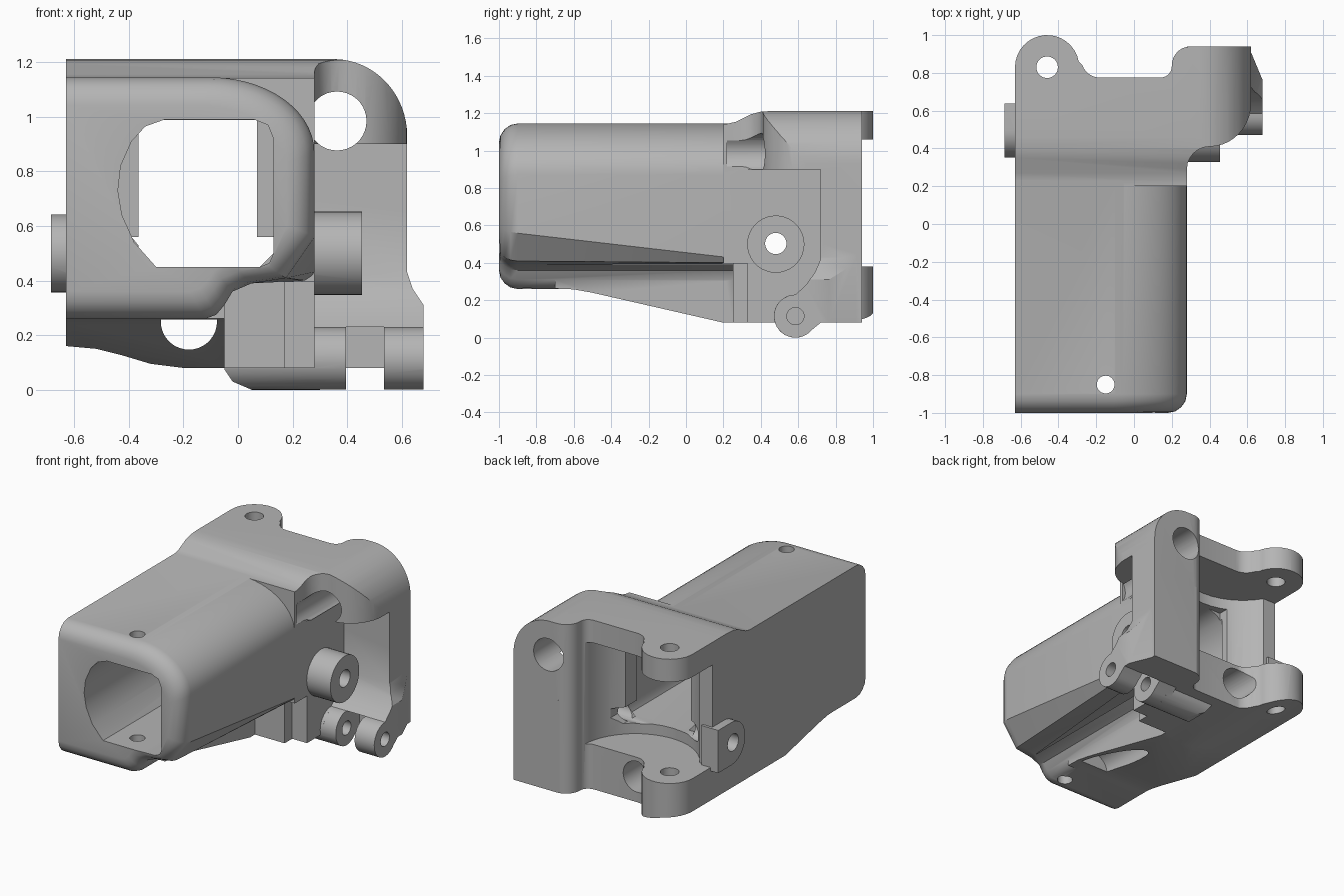
import bpy, bmesh
from math import sin, cos, radians

cube = bpy.data.objects.get("Cube")
if cube:
    bpy.data.objects.remove(cube, do_unlink=True)

grey = bpy.data.materials.new("plain grey")
grey.use_nodes = True
colour = (0.46, 0.46, 0.46, 1)
grey.diffuse_color = colour
grey.node_tree.nodes["Principled BSDF"].inputs["Base Color"].default_value = colour


def arc(cx, cy, rx, ry, start, end, n=12):
    angles = [radians(start + (end - start) * i / n) for i in range(n + 1)]
    return [(cx + rx * cos(a), cy + ry * sin(a)) for a in angles]


def loft(name, rings):
    """Skin a list of equal-length rings of 3D points into a closed solid."""
    bm = bmesh.new()
    loops = [[bm.verts.new(p) for p in ring] for ring in rings]
    n = len(loops[0])
    for a, b in zip(loops, loops[1:]):
        for i in range(n):
            j = (i + 1) % n
            bm.faces.new((a[i], a[j], b[j], b[i]))
    bm.faces.new(loops[0])
    bm.faces.new(loops[-1])
    bmesh.ops.recalc_face_normals(bm, faces=bm.faces)
    mesh = bpy.data.meshes.new(name)
    bm.to_mesh(mesh)
    bm.free()
    mesh.materials.append(grey)
    ob = bpy.data.objects.new(name, mesh)
    bpy.context.collection.objects.link(ob)
    return ob


def prism(name, axis, pts, lo, hi):
    """Extrude a 2D profile along one axis."""
    place = {"x": lambda p, d: (d, p[0], p[1]),
             "y": lambda p, d: (p[0], d, p[1]),
             "z": lambda p, d: (p[0], p[1], d)}[axis]
    return loft(name, [[place(p, d) for p in pts] for d in (lo, hi)])


def box(name, x0, x1, y0, y1, z0, z1):
    return prism(name, "z", [(x0, y0), (x1, y0), (x1, y1), (x0, y1)], z0, z1)


def rod(name, axis, a, b, r, lo, hi):
    return prism(name, axis, arc(a, b, r, r, 0, 350, 35), lo, hi)


def combine(target, tool, operation):
    mod = target.modifiers.new("boolean", "BOOLEAN")
    mod.operation = operation
    mod.solver = "EXACT"
    mod.object = tool
    bpy.context.view_layer.objects.active = target
    bpy.ops.object.modifier_apply(modifier=mod.name)
    bpy.data.objects.remove(tool, do_unlink=True)


def cut(target, *tools):
    for tool in tools:
        combine(target, tool, "DIFFERENCE")


# Main tube: rounded shoulder, undercut lower corner, softened front rim
shoulder = arc(-0.1, 0.87, 0.38, 0.275, 0, 90, 14) + [(-0.63, 1.145)]
under = [(-0.63, 0.26), (-0.12, 0.26), (-0.08, 0.275), (-0.05, 0.31),
         (-0.02, 0.36), (0.05, 0.39)]
front = under + [(0.17, 0.41), (0.28, 0.57)] + shoulder
rear = under + [(0.25, 0.4), (0.28, 0.42)] + shoulder
rings = []
for y, inset in ((-1, 0.1), (-0.992, 0.062), (-0.97, 0.03), (-0.938, 0.008),
                 (-0.9, 0), (0.3, 0), (0.5, 0)):
    t = min(1, (y + 1) / 1.3)
    ring = []
    for (xa, za), (xb, zb) in zip(front, rear):
        x, z = xa + (xb - xa) * t, za + (zb - za) * t
        ring.append((-0.63 + (x + 0.63) * (1 - inset / 0.91), y,
                     0.7 + (z - 0.7) * (1 - inset / 0.44)))
    rings.append(ring)
housing = loft("housing", rings)


# Outline that trims the rear block and keel when seen along the tube
def front_outline():
    pts = [(-0.63, 0.16), (-0.52, 0.15), (-0.42, 0.125), (-0.32, 0.095),
           (-0.2, 0.08), (0.62, 0.08)]
    pts += arc(0.35, 0.93, 0.27, 0.282, 0, 90, 16) + [(-0.63, 1.212)]
    return prism("outline", "y", pts, -2, 2)


# Keel sloping down under the tube
keel = prism("keel", "x", [(-0.7, 0.262), (-0.6, 0.258), (-0.5, 0.24),
                           (0.2, 0.08), (0.5, 0.08), (0.5, 0.43), (-0.7, 0.43)],
             -0.63, -0.05)
combine(keel, front_outline(), "INTERSECT")

# Rear block: plan outline with the ear, the scooped edge and the side arm
plan = [(-0.63, 0.2)] + arc(-0.46, 0.83, 0.17, 0.17, 180, 10, 16)
plan += arc(-0.18, 0.875, 0.1, 0.1, 200, 270, 6)
plan += arc(0.14, 0.835, 0.06, 0.06, 270, 350, 6)
plan += arc(0.3, 0.84, 0.1, 0.1, 170, 90, 6)
plan += [(0.62, 0.94)] + arc(0.4, 0.64, 0.22, 0.23, 0, -90, 10)
plan += arc(0.4, 0.29, 0.12, 0.12, 90, 180, 6) + [(0.28, 0.2)]
block = prism("rear_block", "z", plan, 0, 1.3)
combine(block, front_outline(), "INTERSECT")
ramp = [(0.1, 0), (0.1, 1.14), (0.22, 1.143), (0.27, 1.155), (0.35, 1.195),
        (0.4, 1.208), (0.46, 1.212), (1.1, 1.212), (1.1, 0)]
combine(block, prism("ramp", "x", ramp, -1, 1), "INTERSECT")
cut(block,
    box("arm_recess", 0.28, 0.9, 0, 0.72, -1, 0.9),
    box("step_a", -0.05, 0.4, 0, 0.25, -1, 0.395),
    box("step_b", 0.17, 0.4, 0, 0.33, -1, 0.395))

# Hinge foot flaring forward from the column
foot = prism("hinge_foot", "x",
             [(0.72, 0.7), (0.735, 0.5), (0.72, 0.42), (0.69, 0.35),
              (0.64, 0.28), (0.585, 0.23)]
             + arc(0.585, 0.115, 0.115, 0.115, 100, 320, 20)
             + [(0.72, 0.08), (0.94, 0.08), (0.94, 0.7)], 0.26, 0.68)
combine(foot, rod("bar", "x", 0.585, 0.115, 0.115, -0.05, 0.3), "UNION")
combine(foot, prism("foot_outline", "y",
                    [(-0.06, 0.09), (-0.02, 0.03), (0.05, 0), (0.68, 0), (0.68, 0.31),
                     (0.64, 0.37), (0.62, 0.43), (0.62, 0.9), (-0.06, 0.9)],
                    0, 2), "INTERSECT")
cut(foot,
    prism("foot_taper", "z", [(0.69, 0.74), (0.615, 0.92), (0.615, 1), (0.9, 1),
                              (0.9, 0.74)], -1, 0.45),
    box("rear_trim", -0.1, 0.28, 0.72, 1, -1, 1),
    box("hinge_slot", 0.395, 0.535, 0.4, 0.73, -0.1, 0.23))

for part in (keel, block, foot):
    combine(housing, part, "UNION")

# Pivot bosses on both sides
combine(housing, rod("boss", "x", 0.48, 0.5, 0.153, 0.2, 0.455), "UNION")
tab = arc(0.495, 0.5, 0.143, 0.143, 90, 270, 18) + [(0.638, 0.357), (0.638, 0.643)]
side_tab = prism("tab", "x", tab, -0.685, -0.56)

# Tunnel and rear cavity
opening = [(-0.3, 0.45), (0.08, 0.45), (0.115, 0.465), (0.13, 0.5), (0.13, 0.92),
           (0.11, 0.97), (0.06, 0.99), (-0.27, 0.99), (-0.34, 0.965), (-0.39, 0.91),
           (-0.43, 0.82), (-0.44, 0.73), (-0.425, 0.64), (-0.38, 0.54)]
low = [(-0.3, 0.45), (0.08, 0.45), (0.13, 0.5), (0.13, 0.56), (-0.39, 0.56)]
cut(housing,
    prism("tunnel", "y", opening, -1.1, 0.42),
    box("throat", -0.365, 0.07, 0.4, 0.8, 0.452, 0.988),
    prism("low_throat", "y", low, 0.4, 0.7),
    rod("socket", "z", -0.2, 0.82, 0.39, 0.38, 1.06),
    box("open_corner", -0.9, -0.2, 0.62, 1.2, 0.38, 1.06))
combine(housing, side_tab, "UNION")

# Drilled holes
cut(housing,
    rod("ear_hole", "z", -0.46, 0.83, 0.057, -1, 2),
    rod("nose_hole", "z", -0.15, -0.85, 0.047, -1, 2),
    rod("arm_hole", "y", 0.363, 0.985, 0.108, 0.22, 1.2),
    rod("keel_hole", "y", -0.18, 0.25, 0.103, -0.6, 1.2),
    rod("pivot_hole", "x", 0.48, 0.503, 0.057, -1, 1),
    rod("hinge_hole", "x", 0.585, 0.115, 0.046, 0.2, 1))

bpy.ops.object.select_all(action="DESELECT")
housing.select_set(True)
bpy.context.view_layer.objects.active = housing
bpy.ops.object.shade_smooth_by_angle(angle=radians(32))
